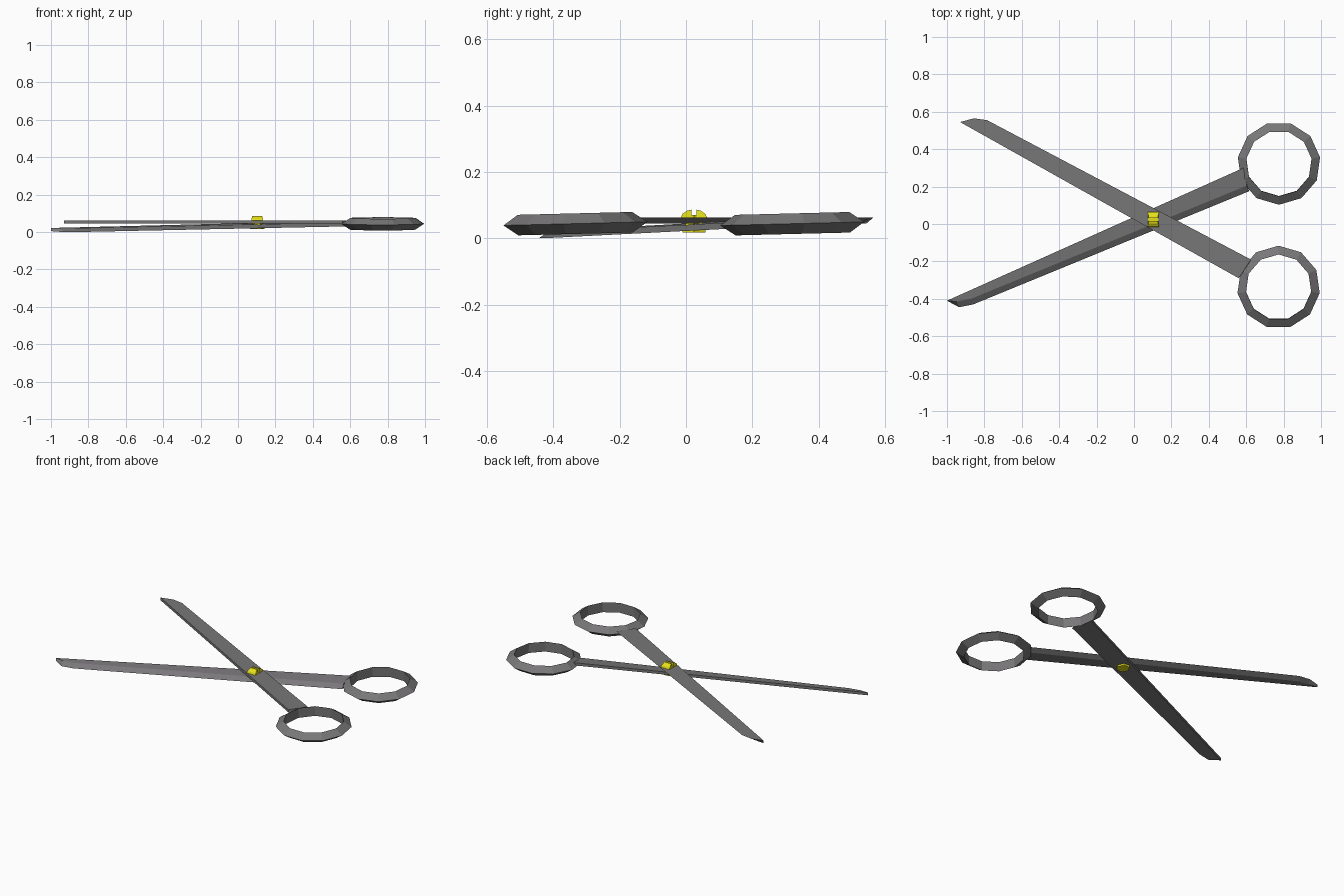
import bpy, bmesh, math
from mathutils import Matrix, Vector

if "Cube" in bpy.data.objects:
    bpy.data.objects.remove(bpy.data.objects["Cube"])


def material(name, rgb):
    m = bpy.data.materials.new(name)
    m.diffuse_color = (*rgb, 1)
    m.use_nodes = True
    m.node_tree.nodes["Principled BSDF"].inputs["Base Color"].default_value = m.diffuse_color
    return m


steel = material("dark steel", (0.19, 0.185, 0.19))
brass = material("yellow brass", (0.78, 0.74, 0.01))


def add(name, bm, mat):
    bmesh.ops.recalc_face_normals(bm, faces=bm.faces)
    mesh = bpy.data.meshes.new(name)
    bm.to_mesh(mesh)
    bm.free()
    mesh.materials.append(mat)
    ob = bpy.data.objects.new(name, mesh)
    bpy.context.collection.objects.link(ob)
    return ob


def loft(name, loops, mat):
    """Closed solid between two matching loops."""
    bm = bmesh.new()
    a, b = [[bm.verts.new(p) for p in loop] for loop in loops]
    n = len(a)
    bm.faces.new(a)
    bm.faces.new(b)
    for i in range(n):
        j = (i + 1) % n
        bm.faces.new((a[i], a[j], b[j], b[i]))
    return add(name, bm, mat)


def blade(name, outline, ground, base, thick, full_on_top):
    """Outline order: tip, two back corners, two handle corners.
    The back edge is hollow ground on one face by the ground offset."""
    gx, gy = ground
    narrow = [(x + gx, y + gy) if i in (1, 2, 3) else (x, y)
              for i, (x, y) in enumerate(outline)]
    low, high = (narrow, outline) if full_on_top else (outline, narrow)
    loft(name, [[(x, y, base(x, y)) for x, y in low],
                [(x, y, base(x, y) + thick) for x, y in high]], steel)


# Blades: the upper is level, the lower is tilted beneath it
blade("upper_blade",
      [(-0.93, 0.545), (-0.855, 0.565), (-0.785, 0.555), (0.625, -0.19), (0.56, -0.29)],
      (-0.015, -0.03), lambda x, y: 0.045, 0.017, True)
blade("lower_blade",
      [(-1.0, -0.41), (-0.935, -0.445), (-0.86, -0.43), (0.615, 0.175), (0.585, 0.30)],
      (-0.012, 0.03), lambda x, y: -0.02 * (x + 0.935) + 0.1 * (y + 0.445), 0.017, False)


# Finger rings: eleven sides with a triangular section, wall facing inward
def finger_ring(name, cx, cy, side, sides=11):
    section = [(0.176, -0.031), (0.222, 0.0), (0.176, 0.031)]
    bm = bmesh.new()
    rows = []
    for k in range(sides):
        a = side * (math.pi / 2 + (k + 0.5) * 2 * math.pi / sides)
        rows.append([bm.verts.new((r * math.cos(a), r * math.sin(a), z)) for r, z in section])
    for k in range(sides):
        p, q = rows[k], rows[(k + 1) % sides]
        for i in range(3):
            j = (i + 1) % 3
            bm.faces.new((p[i], p[j], q[j], q[i]))
    bm.transform(Matrix.Translation((cx, cy, 0.044)) @ Matrix.Rotation(0.025, 4, 'X'))
    add(name, bm, steel)


finger_ring("upper_ring", 0.775, 0.325, 1)
finger_ring("lower_ring", 0.773, -0.338, -1)

# Pivot screw: domed head in two halves around a slot, shank and nut
PX, PY = 0.103, 0.024
for name, s in (("screw_head_front", -1), ("screw_head_back", 1)):
    prof = [(0.007, 0.05)]
    prof += [(0.04 * math.cos(a), 0.06 + 0.027 * math.sin(a))
             for a in (0, math.pi / 6, math.pi / 3, math.radians(79))]
    loft(name, [[(PX + dx * (0.03 if z < 0.08 else 0.025), PY + s * y, z) for y, z in prof]
                for dx in (-1, 1)], brass)


def hexagon(name, radius, z0, z1):
    ring = [(PX + radius * math.cos(k * math.pi / 3),
             PY + radius * math.sin(k * math.pi / 3)) for k in range(6)]
    loft(name, [[(x, y, z) for x, y in ring] for z in (z0, z1)], brass)


hexagon("screw_shank", 0.03, 0.025, 0.07)
hexagon("screw_nut", 0.04, 0.017, 0.03)
